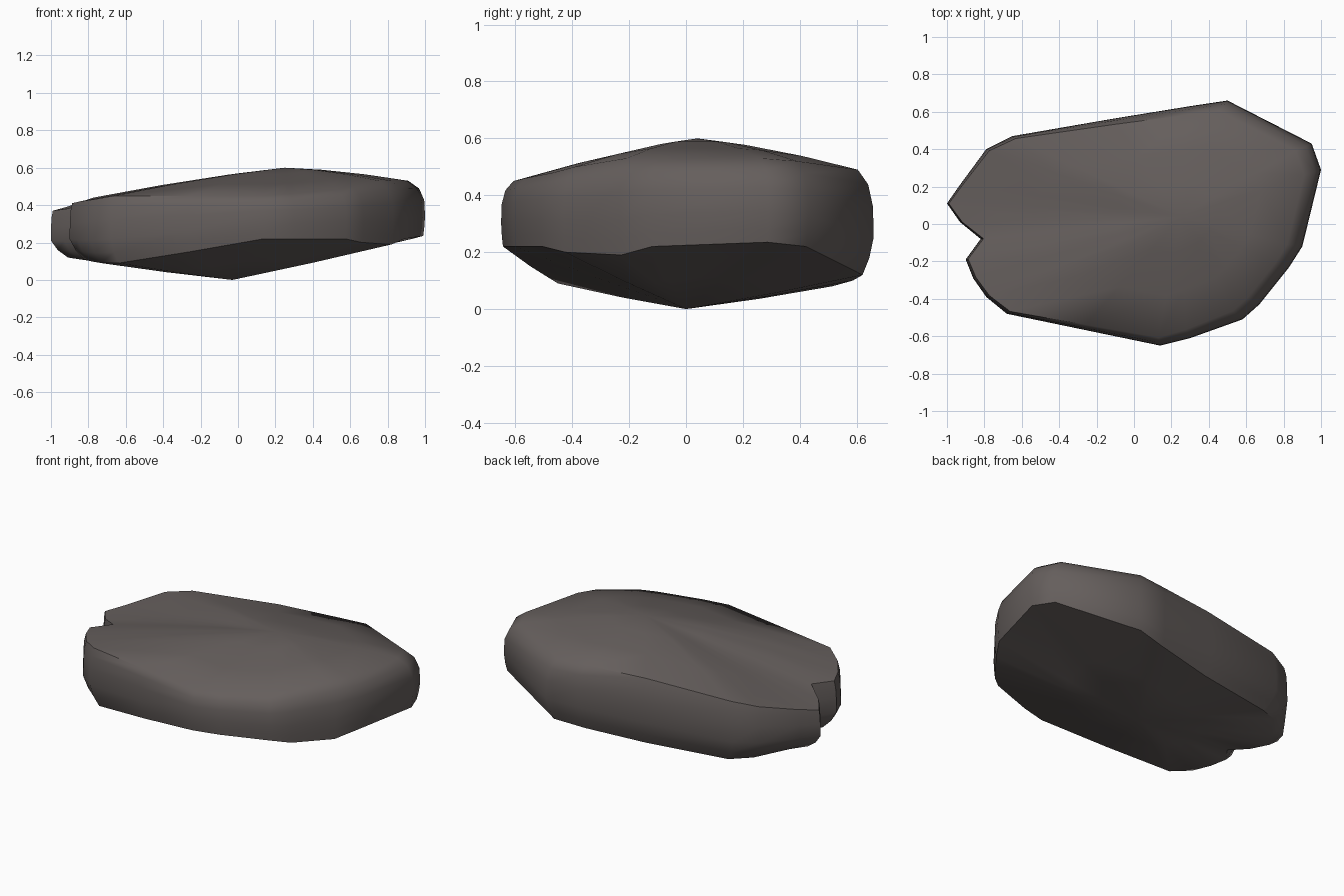
import bpy
import bmesh
from mathutils import Vector

default_cube = bpy.data.objects.get("Cube")
if default_cube:
    bpy.data.objects.remove(default_cube, do_unlink=True)


def make_material(name, colour):
    material = bpy.data.materials.new(name)
    material.use_nodes = True
    material.diffuse_color = colour
    shader = next(n for n in material.node_tree.nodes if n.type == "BSDF_PRINCIPLED")
    shader.inputs["Base Color"].default_value = colour
    shader.inputs["Roughness"].default_value = 0.9
    return material


def clamp(value, low, high):
    return max(low, min(high, value))


# Slab outline, counter-clockwise: x, y, underside height, rim height
outline = [
    (-1, .11, .12, .37), (-.93, .01, .11, .38), (-.82, -.08, .1, .41),
    (-.9, -.19, .11, .41), (-.86, -.29, .1, .42), (-.79, -.39, .09, .43),
    (-.68, -.48, .09, .45), (-.27, -.565, .15, .45), (.14, -.65, .22, .45),
    (.3, -.61, .22, .46), (.58, -.51, .22, .48), (.67, -.43, .2, .5),
    (.83, -.23, .19, .53), (.9, -.12, .22, .53), (1, .29, .235, .53),
    (.95, .43, .22, .52), (.5, .66, .12, .49), (.3, .63, .1, .49),
    (-.1, .565, .08, .49), (-.65, .47, .08, .46), (-.79, .4, .1, .44),
    (-.93, .21, .12, .39),
]

# Wall profile: height fraction, share of lower inset, share of upper inset
profile = [(0, 1, 0), (.16, .4, 0), (.36, 0, 0), (.65, 0, .05),
           (.86, 0, .35), (1, 0, 1)]


def wall_point(corner, step):
    x, y, low, high = corner
    fraction, lower, upper = step
    lower_inset = clamp(.05 + .06 * (y - x), .01, .09)
    upper_inset = clamp(.06 + .05 * x, 0, .09)
    scale = 1 - lower * lower_inset - upper * upper_inset
    return Vector((x * scale, y * scale, low + (high - low) * fraction))


def ring_towards(ring, centre, amount, bulge):
    points = [p.lerp(centre, amount) for p in ring]
    return [p + Vector((0, 0, bulge)) for p in points]


# Stacked rings: underside, wall, then top
peak = Vector((.25, .04, .6))
base = Vector((-.03, 0, 0))
walls = [[wall_point(corner, step) for corner in outline] for step in profile]
rings = [ring_towards(walls[0], base, .5, -.004)] + walls
rings += [ring_towards(walls[-1], peak, amount, .01) for amount in (.35, .7)]

bm = bmesh.new()
loops = [[bm.verts.new(p) for p in ring] for ring in rings]
count = len(outline)
for lower, upper in zip(loops, loops[1:]):
    for i in range(count):
        j = (i + 1) % count
        bm.faces.new((lower[i], lower[j], upper[j], upper[i]))
for loop, tip in ((loops[0], base), (loops[-1], peak)):
    centre = bm.verts.new(tip)
    for i in range(count):
        bm.faces.new((loop[i], loop[(i + 1) % count], centre))
bmesh.ops.recalc_face_normals(bm, faces=bm.faces)

mesh = bpy.data.meshes.new("stone_slab")
bm.to_mesh(mesh)
bm.free()
mesh.materials.append(make_material("dark_grey_stone", (.13, .113, .108, 1)))
slab = bpy.data.objects.new("stone_slab", mesh)
bpy.context.collection.objects.link(slab)

# Smooth wall and top, crisp underside edge
bpy.ops.object.select_all(action="DESELECT")
slab.select_set(True)
bpy.context.view_layer.objects.active = slab
bpy.ops.object.shade_smooth_by_angle(angle=.8)
